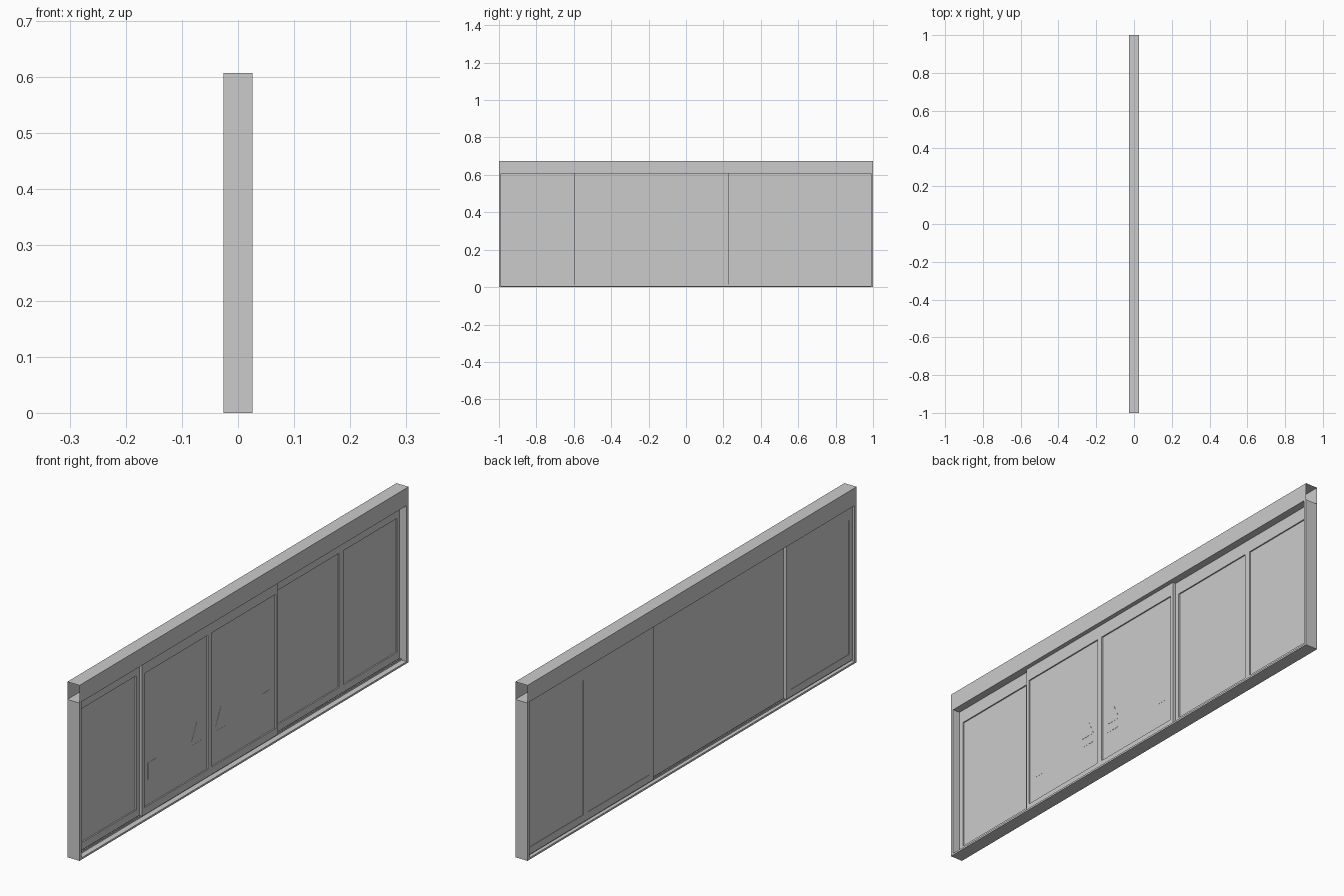
import bpy, bmesh
from mathutils import Matrix, Vector

if "Cube" in bpy.data.objects:
    bpy.data.objects.remove(bpy.data.objects["Cube"])

grey = bpy.data.materials.new("light_grey")
grey.diffuse_color = (0.6, 0.6, 0.6, 1)
grey.use_nodes = True
grey.node_tree.nodes["Principled BSDF"].inputs["Base Color"].default_value = grey.diffuse_color


def finish(name, bm, helper=False):
    me = bpy.data.meshes.new(name)
    bm.to_mesh(me)
    bm.free()
    ob = bpy.data.objects.new(name, me)
    bpy.context.collection.objects.link(ob)
    me.materials.append(grey)
    ob.hide_render = helper
    if helper:
        ob.hide_viewport = True
    return ob


def boxes(name, spans, helper=False):
    """One object from boxes given as (x0, x1, y0, y1, z0, z1)."""
    bm = bmesh.new()
    for x0, x1, y0, y1, z0, z1 in spans:
        m = (Matrix.Translation(((x0 + x1) / 2, (y0 + y1) / 2, (z0 + z1) / 2))
             @ Matrix.Diagonal((x1 - x0, y1 - y0, z1 - z0, 1)))
        bmesh.ops.create_cube(bm, size=1, matrix=m)
    return finish(name, bm, helper)


def plate(name, outline, x0, x1):
    """Thin plate from a (y, z) outline, standing on the glass."""
    bm = bmesh.new()
    face = bm.faces.new([bm.verts.new((x0, y, z)) for y, z in outline])
    ext = bmesh.ops.extrude_face_region(bm, geom=[face])
    verts = [v for v in ext["geom"] if isinstance(v, bmesh.types.BMVert)]
    bmesh.ops.translate(bm, verts=verts, vec=(x1 - x0, 0, 0))
    bmesh.ops.recalc_face_normals(bm, faces=bm.faces)
    return finish(name, bm)


def door(name, x0, x1, y0, y1, windows, back):
    """Sliding leaf with window recesses cut in the front and, shallowly, the back."""
    ob = boxes(name, [(x0, x1, y0, y1, 0.012, 0.607)])
    cuts = []
    for a, b in windows:
        cuts.append((x1 - 0.005, x1 + 0.01, a, b, 0.04, 0.556))
        if back:
            cuts.append((x0 - 0.01, x0 + back, a, b, 0.04, 0.556))
    mod = ob.modifiers.new("window_recess", 'BOOLEAN')
    mod.operation = 'DIFFERENCE'
    mod.solver = 'EXACT'
    mod.object = boxes(name + "_cutter", cuts, True)


D = 0.026      # half depth of the frame
H = 0.607      # height of the opening

# Header: sheet tube, open at both ends
bm = bmesh.new()
section = [(-D, H), (D, H), (D, 0.675), (-D, 0.675)]
rings = [[bm.verts.new((x, y, z)) for x, z in section] for y in (-1, 1)]
for i in range(4):
    j = (i + 1) % 4
    bm.faces.new((rings[0][i], rings[0][j], rings[1][j], rings[1][i]))
bmesh.ops.recalc_face_normals(bm, faces=bm.faces)
finish("header", bm)

# Side jambs
for name, s in (("left_jamb", -1), ("right_jamb", 1)):
    a, b = sorted((s * 0.988, s))
    boxes(name, [(-D, D, a, b, 0, H)])

# Sill with two running rails under the leaves
boxes("sill", [(-D, D, -0.988, 0.988, 0, 0.007)])
boxes("floor_rails", [(-0.012, -0.009, -0.988, 0.988, 0.006, 0.013),
                      (0.001, 0.004, -0.988, 0.988, 0.006, 0.013)])

# Rear leaves and the front leaf that overlaps them
door("left_door", -0.0165, -0.004, -0.988, -0.587, [(-0.967, -0.612)], 0.0015)
door("right_door", -0.0165, -0.004, 0.222, 0.988, [(0.247, 0.621), (0.646, 0.973)], 0.0015)
door("middle_door", -0.0035, 0.009, -0.595, 0.23, [(-0.58, -0.196), (-0.171, 0.217)], 0)

# Signs on the middle leaf, mirrored about its centre
C, G = -0.183, 0.004
for side, s in (("left", -1), ("right", 1)):
    def mirrored(points):
        return [(C + s * y, z) for y, z in points]
    plate(side + "_warning_triangle", mirrored([(0.04, 0.18), (0.105, 0.18), (0.072, 0.248)]), G, G + 0.0006)
    plate(side + "_warning_bar", mirrored([(0.04, 0.145), (0.1, 0.145), (0.1, 0.165), (0.04, 0.165)]), G, G + 0.0006)
    plate(side + "_notice", mirrored([(0.319, 0.138), (0.372, 0.138), (0.372, 0.2), (0.319, 0.2)]), G, G + 0.0006)
